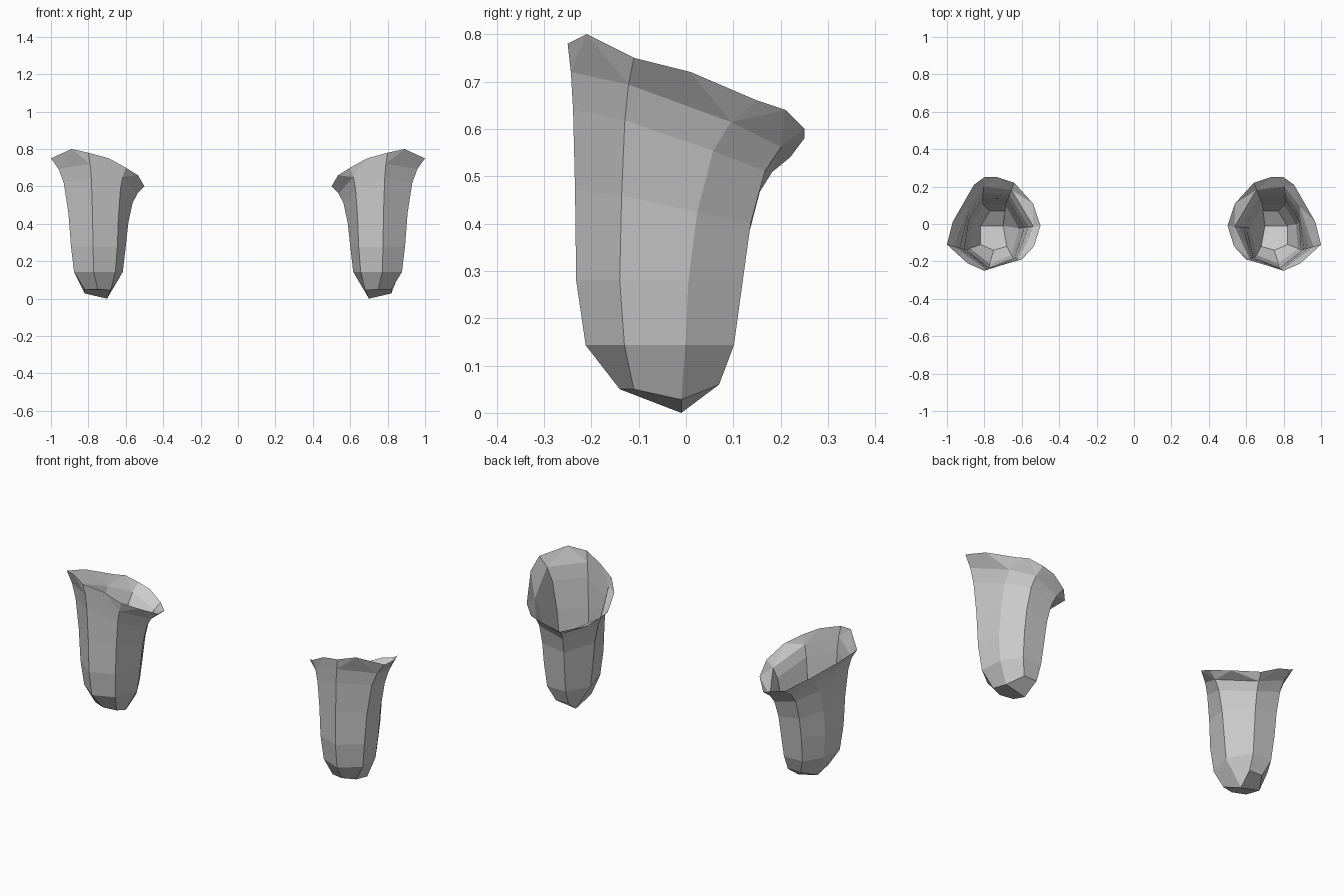
import bpy
from mathutils import Vector

cube = bpy.data.objects.get("Cube")
if cube:
    bpy.data.objects.remove(cube, do_unlink=True)

grey = bpy.data.materials.new("plain grey")
grey.use_nodes = True
colour = (0.6, 0.6, 0.6, 1)
grey.diffuse_color = colour
grey.node_tree.nodes["Principled BSDF"].inputs["Base Color"].default_value = colour

# Seven corners, counter-clockwise from the front ridge
# Closed toe of the shell
TOE = [(.75, -.14, .05), (.82, -.11, .05), (.82, -.01, .028), (.77, .07, .06),
       (.69, .07, .06), (.70, -.01, 0), (.68, -.12, .045)]
# Straight part of the body, as a plan
PLAN = [(.775, -.232), (.893, -.14), (.88, .005), (.81, .12),
        (.68, .12), (.60, -.02), (.645, -.18)]
# Flared rim at the corners, and halfway between them
RIM = [(.80, -.25, .78), (1.0, -.11, .75), (.89, .15, .66), (.80, .25, .60),
       (.64, .22, .54), (.50, -.01, .60), (.60, -.19, .70)]
RIM_MID = [(.89, -.21, .80), (.97, .01, .72), (.855, .21, .64), (.73, .25, .58),
           (.54, .11, .56), (.535, -.12, .66), (.69, -.215, .75)]
# Rise towards the rim, and how far the wall has flared there
FLARE = [(.38, .13), (.72, .36), (.88, .62)]

N = len(PLAN)
BODY_Z = .28
AXIS = Vector((.745, -.05))


def body_ring(z, scale):
    ring = []
    for p in PLAN:
        q = AXIS + (Vector(p) - AXIS) * scale
        ring.append(Vector((q.x, q.y, z)))
    return ring


def flare_ring(rise, spread):
    ring = []
    for low, top in zip(body_ring(BODY_Z, 1), RIM):
        p = low.lerp(Vector(top), spread)
        p.z = low.z + (top[2] - low.z) * rise
        ring.append(p)
    return ring


def build_shell(name, side):
    rings = [TOE, body_ring(.143, .89), body_ring(BODY_Z, 1)]
    rings += [flare_ring(*step) for step in FLARE]
    rings += [RIM, RIM_MID]
    verts = [(p[0] * side, p[1], p[2]) for ring in rings for p in ring]

    # Toe: two planes meeting along a crease
    faces = [(5, 4, 3, 2), (6, 5, 2, 1, 0)]
    rim_start = (len(rings) - 2) * N
    for i in range(N):
        j = (i + 1) % N
        # Wall
        for base in range(0, rim_start - N, N):
            faces.append((base + i, base + j, base + N + j, base + N + i))
        # Lip, fanned to the rim midpoints
        a, b = rim_start - N + i, rim_start - N + j
        c, d, m = rim_start + j, rim_start + i, rim_start + N + i
        faces += [(a, b, m), (b, c, m), (a, m, d)]
    if side < 0:
        faces = [tuple(reversed(f)) for f in faces]

    mesh = bpy.data.meshes.new(name)
    mesh.from_pydata(verts, [], faces)
    mesh.materials.append(grey)
    mesh.update()
    bpy.context.collection.objects.link(bpy.data.objects.new(name, mesh))


# Mirrored pair
build_shell("left_shell", 1)
build_shell("right_shell", -1)
